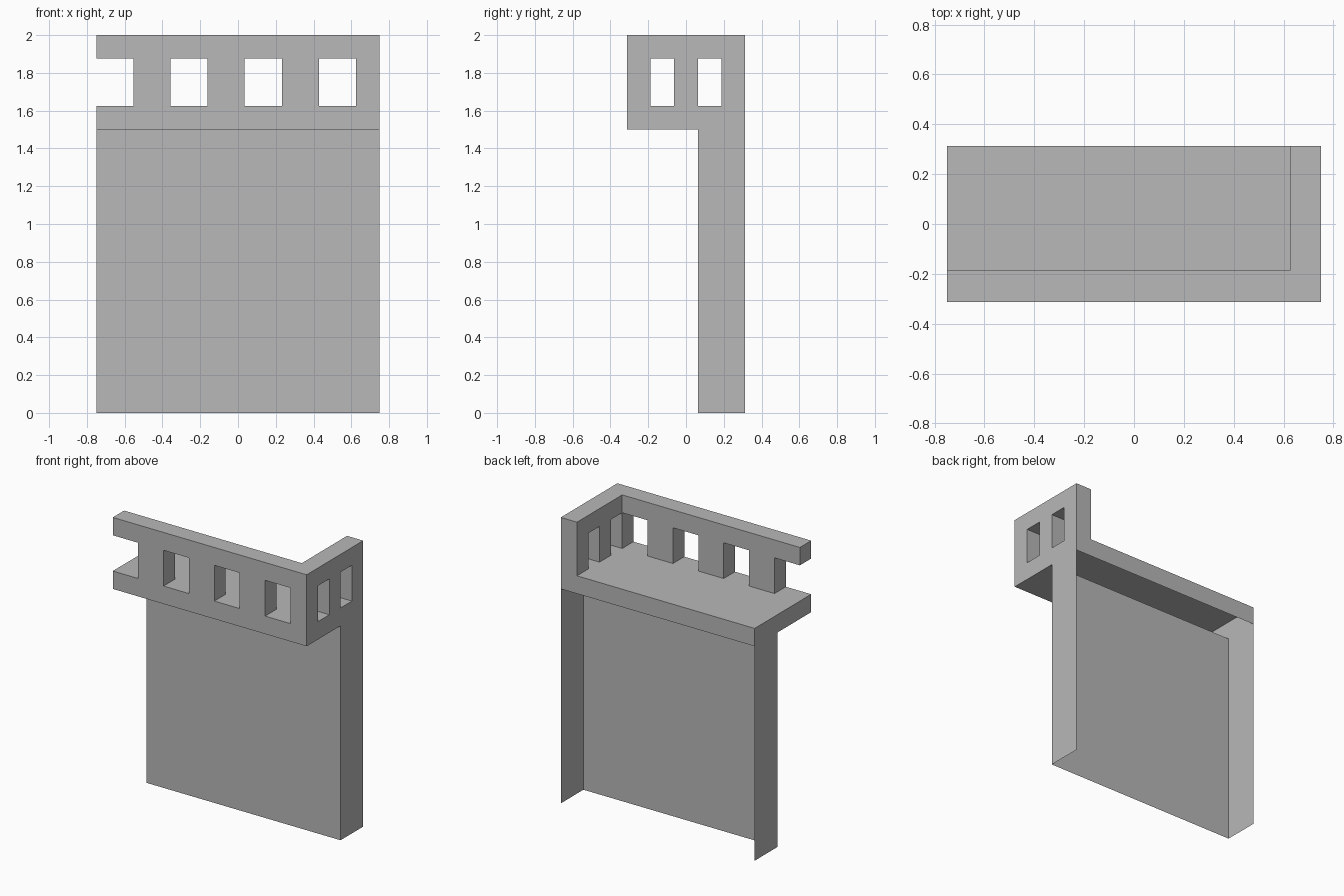
import bpy
import bmesh
from mathutils import Vector

old = bpy.data.objects.get("Cube")
if old:
    bpy.data.objects.remove(old, do_unlink=True)

GREY = (0.48, 0.48, 0.48, 1.0)
stone = bpy.data.materials.new("plain grey")
stone.use_nodes = True
stone.diffuse_color = GREY
stone.node_tree.nodes["Principled BSDF"].inputs["Base Color"].default_value = GREY

# Main sizes
HALF_X, HALF_Y = 0.75, 0.3125
WALL_Y = 0.0625
DECK_BOTTOM, DECK_TOP, BEAM_BOTTOM, TOP = 1.5, 1.625, 1.875, 2.0
RAIL = 0.125


def finish(bm, name):
    """Merge the faces and make a flat-shaded object."""
    bmesh.ops.remove_doubles(bm, verts=bm.verts, dist=0.0001)
    bmesh.ops.dissolve_limit(bm, angle_limit=0.01, verts=bm.verts, edges=bm.edges)
    mesh = bpy.data.meshes.new(name)
    bm.to_mesh(mesh)
    bm.free()
    mesh.materials.append(stone)
    obj = bpy.data.objects.new(name, mesh)
    bpy.context.scene.collection.objects.link(obj)
    return obj


def cell_solid(bm, cuts, filled, keep):
    """Skin the filled cells of an uneven grid, leaving out unwanted faces."""
    counts = [len(c) - 1 for c in cuts]

    def solid(cell):
        inside = all(0 <= cell[a] < counts[a] for a in range(3))
        return inside and filled(*cell)

    cells = [(i, j, k) for i in range(counts[0])
             for j in range(counts[1]) for k in range(counts[2])]
    for cell in filter(solid, cells):
        for axis in range(3):
            u, v = (axis + 1) % 3, (axis + 2) % 3
            for side in (0, 1):
                near = list(cell)
                near[axis] += 2 * side - 1
                if solid(near) or not keep(cell, axis, side):
                    continue
                loop = [(0, 0), (1, 0), (1, 1), (0, 1)]
                corners = []
                for du, dv in (loop if side else reversed(loop)):
                    p = Vector()
                    p[axis] = cuts[axis][cell[axis] + side]
                    p[u] = cuts[u][cell[u] + du]
                    p[v] = cuts[v][cell[v] + dv]
                    corners.append(bm.verts.new(p))
                bm.faces.new(corners)


# Supporting wall: a thin front and two sides, open behind and below
bm = bmesh.new()
path = [(-HALF_X, HALF_Y), (-HALF_X, WALL_Y), (HALF_X, WALL_Y), (HALF_X, HALF_Y)]
for (ax, ay), (bx, by) in zip(path, path[1:]):
    bm.faces.new([bm.verts.new(p) for p in (
        (ax, ay, 0), (bx, by, 0), (bx, by, DECK_BOTTOM), (ax, ay, DECK_BOTTOM))])
finish(bm, "supporting_wall")

# Balcony: deck with a pierced parapet along the front and the left end
gap = (2 * HALF_X - RAIL) / 7
xs = [-HALF_X + gap * i for i in range(8)] + [HALF_X]
ys = [-HALF_Y + RAIL * j for j in range(6)]
zs = [DECK_BOTTOM, DECK_TOP, BEAM_BOTTOM, TOP]


def balcony_filled(i, j, k):
    front, end = j == 0, i == 7
    if k == 0:
        return True
    if k == 1:
        return (front and i % 2 == 1) or (end and j % 2 == 0)
    return front or end


def balcony_keep(cell, axis, side):
    # The deck is open underneath, above the hollow of the wall
    hollow = axis == 2 and side == 0 and cell[2] == 0 and cell[1] >= 3
    return not hollow


bm = bmesh.new()
cell_solid(bm, (xs, ys, zs), balcony_filled, balcony_keep)
finish(bm, "balcony_with_parapet")
